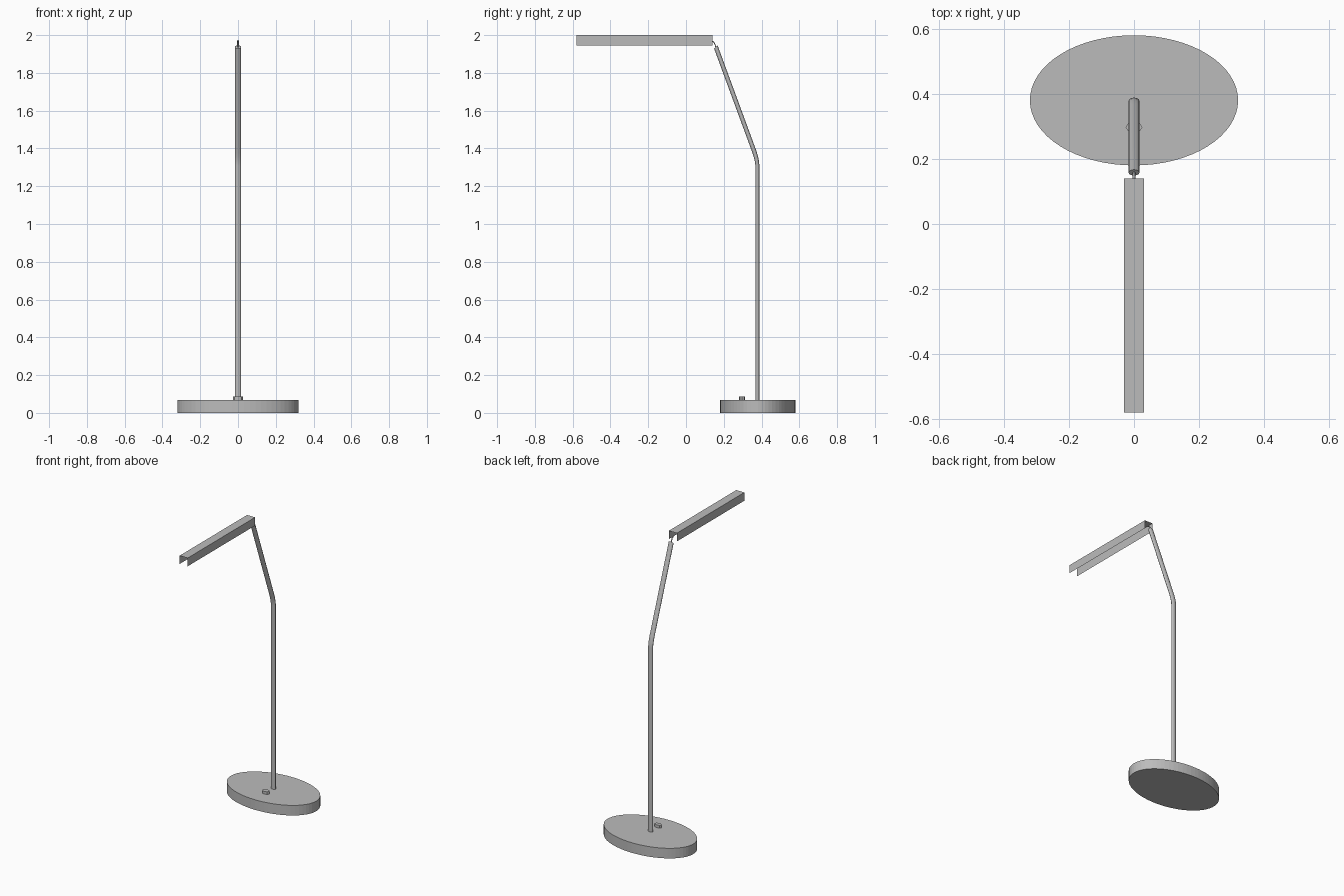
import bpy, bmesh
from mathutils import Matrix

cube = bpy.data.objects.get("Cube")
if cube:
    bpy.data.objects.remove(cube)

SQUASH = 0.625  # the whole lamp is narrower in depth than in width

grey = bpy.data.materials.new("lamp grey")
grey.use_nodes = True
colour = (0.5, 0.5, 0.5, 1)
grey.diffuse_color = colour
grey.node_tree.nodes["Principled BSDF"].inputs["Base Color"].default_value = colour


def finish(name, bm):
    mesh = bpy.data.meshes.new(name)
    bm.to_mesh(mesh)
    bm.free()
    mesh.materials.append(grey)
    obj = bpy.data.objects.new(name, mesh)
    bpy.context.collection.objects.link(obj)
    return obj


def disc(name, y, radius, bottom, top, sides):
    bm = bmesh.new()
    bmesh.ops.create_cone(bm, cap_ends=True, segments=sides, radius1=radius,
                          radius2=radius, depth=top - bottom,
                          matrix=Matrix.Rotation(1.570796, 4, "Z"))
    obj = finish(name, bm)
    obj.location = (0, y, (bottom + top) / 2)
    obj.scale.y = SQUASH
    return obj


def tube(name, path, radius, resolution):
    """Round tube along (y, z) points, squashed in depth."""
    curve = bpy.data.curves.new(name, "CURVE")
    curve.dimensions = "3D"
    curve.bevel_depth = radius
    curve.bevel_resolution = resolution
    curve.use_fill_caps = True
    spline = curve.splines.new("POLY")
    spline.points.add(len(path) - 1)
    for point, (y, z) in zip(spline.points, path):
        point.co = (0, y / SQUASH, z, 1)
    curve.materials.append(grey)
    obj = bpy.data.objects.new(name, curve)
    bpy.context.collection.objects.link(obj)
    obj.scale.y = SQUASH
    return obj


# Foot and switch
disc("base", 0.38, 0.32, 0, 0.068, 64)
disc("switch_button", 0.297, 0.026, 0.066, 0.086, 8)

# Bent stem and the thin link that carries the head
tube("stem", [(0.378, 0.06), (0.378, 1.31), (0.375, 1.335), (0.369, 1.36),
              (0.361, 1.385), (0.158, 1.937)], 0.017, 4)
tube("head_link", [(0.158, 1.935), (0.153, 1.952), (0.146, 1.964),
                   (0.13, 1.972)], 0.004, 1)

# Lamp head: open channel of thin sheet, bent down along both sides
bm = bmesh.new()
profile = [(-0.03, 1.944), (-0.03, 2), (0.03, 2), (0.03, 1.944)]
front, back = [[bm.verts.new((x, y, z)) for x, z in profile] for y in (-0.58, 0.14)]
for i in range(3):
    bm.faces.new((front[i], front[i + 1], back[i + 1], back[i]))
bmesh.ops.recalc_face_normals(bm, faces=bm.faces)
bm.normal_update()
if max(bm.faces, key=lambda f: f.calc_center_median().z).normal.z < 0:
    bmesh.ops.reverse_faces(bm, faces=bm.faces)
finish("lamp_head", bm)
